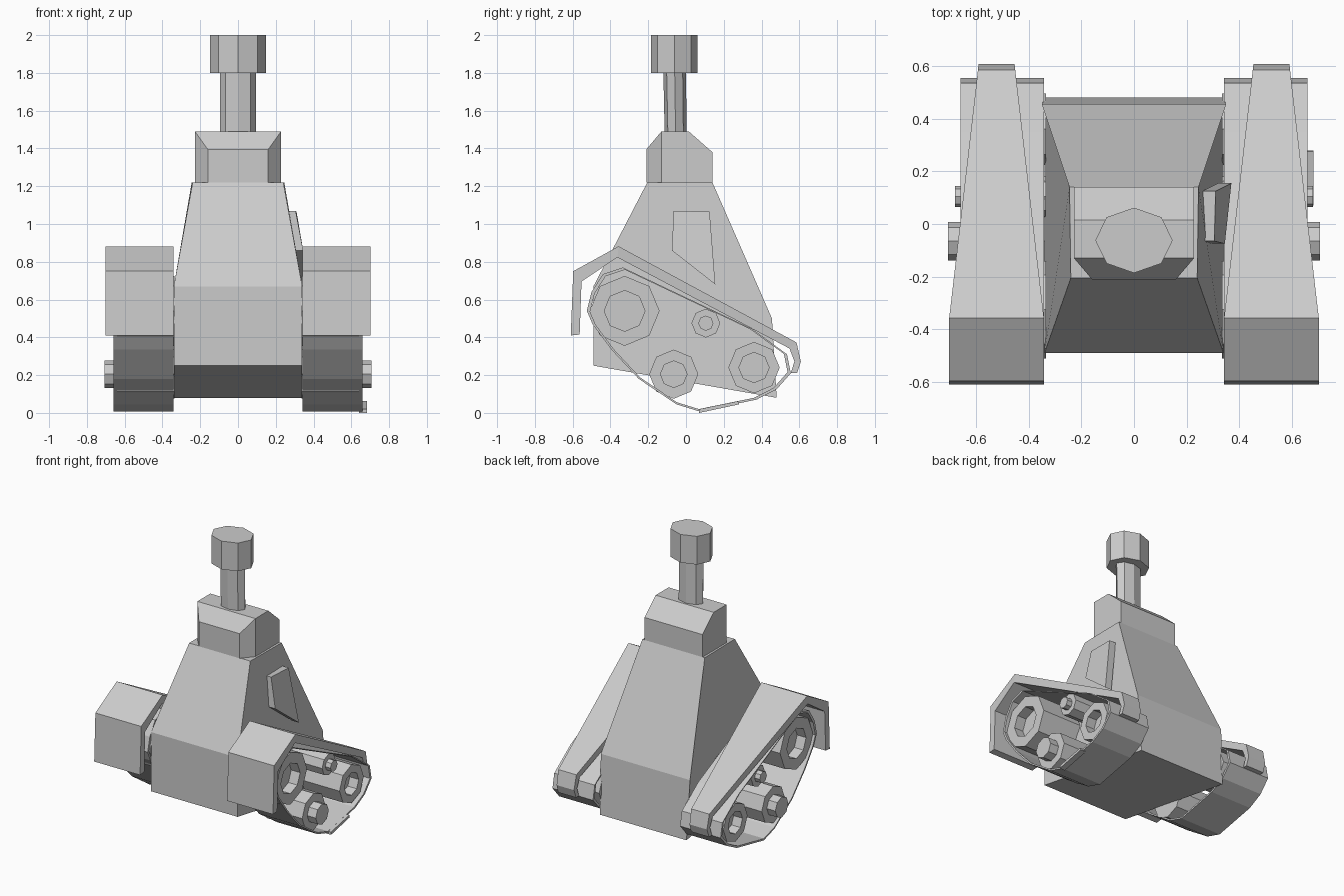
import bpy, bmesh
from math import sin, cos, pi

if "Cube" in bpy.data.objects:
    bpy.data.objects.remove(bpy.data.objects["Cube"])


def loft(name, rings, closed=False, mirror=False):
    """Skin a list of equal-length point rings, capping the ends unless closed."""
    bm = bmesh.new()
    vs = [[bm.verts.new(p) for p in r] for r in rings]
    n = len(rings[0])
    last = len(vs) if closed else len(vs) - 1
    for i in range(last):
        a, b = vs[i], vs[(i + 1) % len(vs)]
        for j in range(n):
            k = (j + 1) % n
            bm.faces.new((a[j], a[k], b[k], b[j]))
    if not closed:
        bm.faces.new(vs[0])
        bm.faces.new(vs[-1])
    bmesh.ops.recalc_face_normals(bm, faces=bm.faces)
    me = bpy.data.meshes.new(name)
    bm.to_mesh(me)
    bm.free()
    ob = bpy.data.objects.new(name, me)
    bpy.context.collection.objects.link(ob)
    if mirror:
        ob.modifiers.new("Mirror", 'MIRROR')
    return ob


def strip(outer, inner, x0, x1):
    """Rectangular ring across a band, from an outer and an inner (y, z) point."""
    return [(x0, *outer), (x1, *outer), (x1, *inner), (x0, *inner)]


def octagon_z(cy, rx, ry, z):
    return [(rx * cos(i * pi / 4), cy + ry * sin(i * pi / 4), z) for i in range(8)]


def octagon_x(cy, cz, r, x):
    return [(x, cy + r * cos(i * pi / 4), cz + r * sin(i * pi / 4)) for i in range(8)]


# Tapered body: (y, z, half width) side profile
body = [(-.49, .25, .34), (.48, .08, .34), (.455, .5, .35),
        (.14, 1.22, .245), (-.205, 1.22, .24), (-.49, .67, .34)]
loft("body", [[(s * w, y, z) for y, z, w in body] for s in (-1, 1)])

# Shoulder block with chamfered front and sloped back: (y, half width, top z)
block = [(-.21, .16, 1.395), (-.13, .228, 1.49), (.015, .228, 1.49), (.14, .228, 1.38)]
loft("shoulder_block", [[(-w, y, 1.22), (w, y, 1.22), (w, y, t), (-w, y, t)]
                        for y, w, t in block])

# Neck and octagonal head
loft("neck", [octagon_z(-.055, .095, .058, 1.48), octagon_z(-.06, .095, .06, 1.81)])
loft("head", [octagon_z(-.062, .147, .124, z) for z in (1.8, 2.0)])

# Side hatch, right side only
hatch = [(.31, .125, 1.065), (.37, .155, .68), (.345, -.075, .86), (.305, -.065, 1.07)]
loft("side_hatch", [hatch, [(x - .05, y, z) for x, y, z in hatch]])

# Tread bands
tread = [(.07, .008), (-.05, .045), (-.25, .18), (-.395, .335), (-.495, .47),
         (-.525, .54), (-.5, .64), (-.44, .735), (-.335, .77), (.35, .445),
         (.535, .31), (.555, .21), (.48, .125), (.373, .07)]
loft("tread", [strip(p, (.01 + (p[0] - .01) * .968, .39 + (p[1] - .39) * .968), .342, .66)
               for p in tread], closed=True, mirror=True)

# Widened tread link, right side only
loft("tread_link", [strip((.07, 0), (.07, .02), .64, .682),
                    strip((.28, .045), (.275, .062), .64, .682)])

# Fenders: outer point, inner point, narrowing toward the back
fender = [((-.61, .41), (-.563, .415)), ((-.597, .75), (-.553, .696)),
          ((-.357, .882), (-.363, .823)), ((.585, .373), (.548, .341)),
          ((.608, .272), (.574, .272)), ((.588, .212), (.555, .212))]
rings = []
for o, i in fender:
    half = .18 - max(0, min(1, (o[0] + .357) / .967)) * .112
    rings.append(strip(o, i, .522 - half, .522 + half))
loft("fender", rings, mirror=True)

# Wheels: name, y, z, radius, hub radius, hub end x (below the rim means recessed)
wheels = [("front_drive_wheel", -.325, .54, .185, .108, .57),
          ("rear_wheel", .36, .24, .136, .08, .57),
          ("lower_roller", -.065, .205, .13, .073, .707),
          ("upper_roller", .105, .475, .076, .04, .68)]
for name, y, z, r, hub, end in wheels:
    profile = [(r, .335), (r, .64), (hub, .64), (hub, end)]
    loft(name, [octagon_x(y, z, rad, x) for rad, x in profile], mirror=True)
